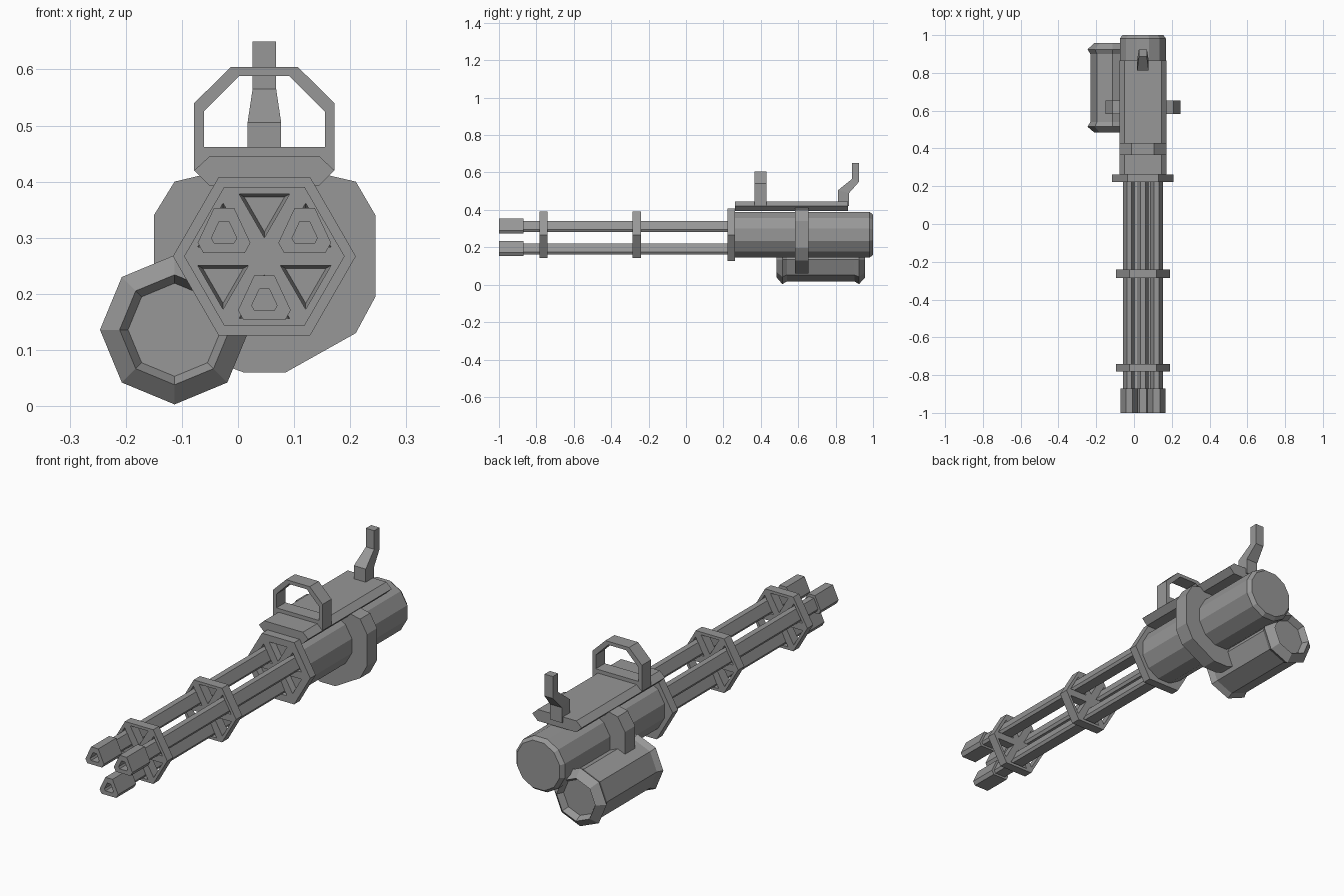
import bpy, bmesh, math
from mathutils import Vector

if "Cube" in bpy.data.objects:
    bpy.data.objects.remove(bpy.data.objects["Cube"])

CX, CZ = 0.047, 0.267          # main axis

grey = bpy.data.materials.new("gunmetal_grey")
grey.diffuse_color = (0.31, 0.31, 0.31, 1)
grey.use_nodes = True
grey.node_tree.nodes["Principled BSDF"].inputs["Base Color"].default_value = grey.diffuse_color


def finish(name, bm):
    bmesh.ops.remove_doubles(bm, verts=bm.verts, dist=0.0002)
    bmesh.ops.recalc_face_normals(bm, faces=bm.faces)
    me = bpy.data.meshes.new(name)
    bm.to_mesh(me)
    bm.free()
    me.materials.append(grey)
    ob = bpy.data.objects.new(name, me)
    bpy.context.collection.objects.link(ob)
    return ob


def loft(name, loops, closed=False):
    """Skin a list of equal-length point loops; cap the ends or join them."""
    bm = bmesh.new()
    rows = [[bm.verts.new(p) for p in loop] for loop in loops]
    pairs = list(zip(rows, rows[1:])) + ([(rows[-1], rows[0])] if closed else [])
    for a, b in pairs:
        for i in range(len(a)):
            j = (i + 1) % len(a)
            bm.faces.new((a[i], a[j], b[j], b[i]))
    if not closed:
        bm.faces.new(rows[0])
        bm.faces.new(rows[-1])
    return finish(name, bm)


def section(pts, y, cx=0.0, cz=0.0, s=1.0):
    return [(cx + x * s, y, cz + z * s) for x, z in pts]


def ngon(n, r, turn=0.0):
    return [(r * math.cos(turn + math.tau * i / n), r * math.sin(turn + math.tau * i / n))
            for i in range(n)]


def mirror(half):
    """Closed outline from its right half, listed bottom to top."""
    return half + [(-x, z) for x, z in reversed(half)]


def spoked_hexagon(name, r, y0, y1, floor=None):
    """Hexagon with six triangular windows, or tapered pockets down to floor."""
    bm = bmesh.new()

    def face(*pts):
        bm.faces.new([bm.verts.new(p) for p in pts])

    def at(p, y):
        return (CX + p.x, y, CZ + p.y)

    for k in range(6):
        a = math.radians(60 * k + 30)
        d, t = Vector((math.cos(a), math.sin(a))), Vector((-math.sin(a), math.cos(a)))
        ap = r * math.cos(math.pi / 6)
        out = [Vector((0, 0)), d * ap - t * r / 2, d * ap + t * r / 2]
        win = [d * 0.033, d * 0.111 - t * 0.045, d * 0.111 + t * 0.045]
        mid = d * 0.085
        deep = win if floor is None else [mid + (w - mid) * 0.8 for w in win]
        yb = y1 if floor is None else floor
        for i in range(3):
            j = (i + 1) % 3
            face(at(out[i], y0), at(out[j], y0), at(win[j], y0), at(win[i], y0))
            face(at(win[i], y0), at(win[j], y0), at(deep[j], yb), at(deep[i], yb))
            if floor is None:
                face(at(out[i], y1), at(out[j], y1), at(win[j], y1), at(win[i], y1))
        if floor is not None:
            face(*[at(p, yb) for p in deep])
            face(*[at(p, y1) for p in out])
        face(at(out[1], y0), at(out[2], y0), at(out[2], y1), at(out[1], y1))
    return finish(name, bm)


# Barrels and bored muzzles: clipped triangles, all pointing up
TRI = mirror([(0.037, -0.034), (0.047, -0.016), (0.018, 0.046)])
for n, ang in enumerate((30, 150, 270), 1):
    bx = CX + 0.083 * math.cos(math.radians(ang))
    bz = CZ + 0.08 * math.sin(math.radians(ang))
    loft(f"barrel_{n}", [section(TRI, y, bx, bz, 0.72) for y in (-0.89, 0.25)])
    loft(f"muzzle_{n}", [section(TRI, y, bx, bz, s) for y, s in
                         ((-0.91, 0.48), (-1.0, 0.48), (-1.0, 1.0), (-0.87, 1.0))])

# Barrel spacers and the front plate of the body
spoked_hexagon("front_spacer", 0.143, -0.782, -0.740)
spoked_hexagon("middle_spacer", 0.143, -0.285, -0.240)
spoked_hexagon("front_plate", 0.163, 0.222, 0.262, 0.25)

# Twelve-sided motor body with chamfered rear end
loft("body", [section(ngon(12, r, math.pi / 12), y, CX, CZ) for y, r in
              ((0.25, 0.126), (0.982, 0.126), (1.0, 0.112))])

# Clamp around the body that carries the canister
CLAMP = [(-0.15, 0.34), (-0.113, 0.40), (-0.05, 0.415), (0.145, 0.415), (0.21, 0.40),
         (0.245, 0.34), (0.245, 0.195), (0.21, 0.13), (0.085, 0.06), (0.01, 0.06),
         (-0.10, 0.10), (-0.15, 0.20)]
loft("clamp", [section(CLAMP, y) for y in (0.582, 0.655)])

# Octagonal canister with flared, hollowed ends
CAN = [(0.515, 0.083), (0.485, 0.098), (0.515, 0.133), (0.540, 0.118),
       (0.900, 0.118), (0.925, 0.133), (0.957, 0.098), (0.927, 0.083)]
loft("canister", [section(ngon(8, r), y, -0.113, 0.136) for y, r in CAN])

# Top cover with bevelled sides
COVER = mirror([(0.098, 0.393), (0.125, 0.42), (0.098, 0.445)])
loft("top_cover", [section(COVER, y, CX) for y in (0.262, 0.865)])

# Carry handle: base block and arch
BASE = mirror([(0.098, 0.393), (0.125, 0.42), (0.125, 0.462)])
loft("handle_base", [section(BASE, y, CX) for y in (0.365, 0.43)])
ARCH_OUT = mirror([(0.125, 0.43), (0.125, 0.54), (0.06, 0.604)])
ARCH_IN = mirror([(0.108, 0.462), (0.108, 0.525), (0.045, 0.588)])
loft("carry_handle", [section(ARCH_OUT, 0.365, CX), section(ARCH_OUT, 0.43, CX),
                      section(ARCH_IN, 0.43, CX), section(ARCH_IN, 0.365, CX)], closed=True)

# Cranked rear lever: (front y, front z, back y, back z, half width)
LEVER = [(0.813, 0.42, 0.872, 0.42, 0.030), (0.813, 0.505, 0.872, 0.49, 0.030),
         (0.887, 0.565, 0.925, 0.55, 0.021), (0.887, 0.65, 0.925, 0.65, 0.021)]
loft("rear_lever", [[(CX - w, yf, zf), (CX + w, yf, zf), (CX + w, yb, zb), (CX - w, yb, zb)]
                    for yf, zf, yb, zb, w in LEVER])
